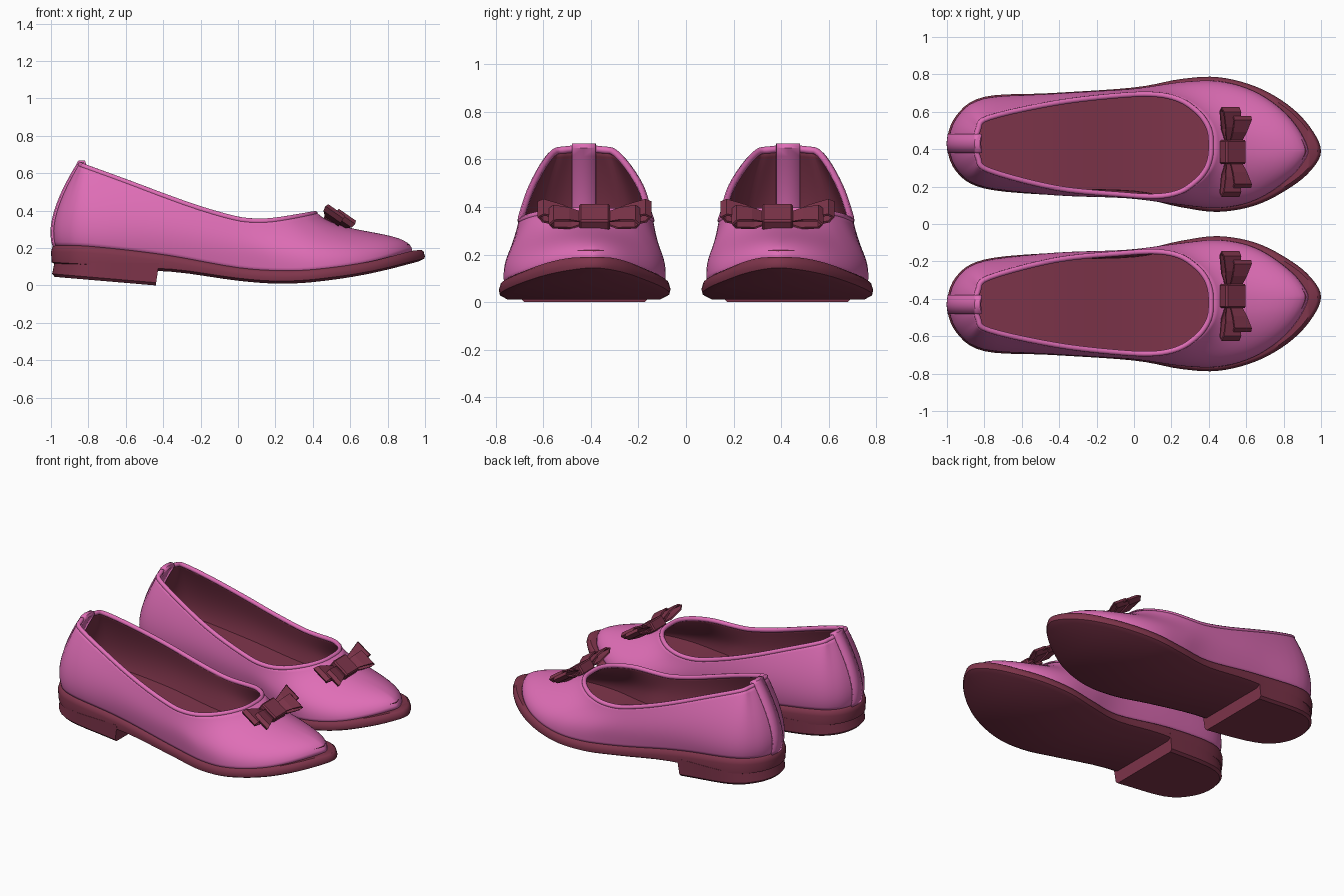
import bpy
import bmesh
from mathutils import Vector

if "Cube" in bpy.data.objects:
    bpy.data.objects.remove(bpy.data.objects["Cube"], do_unlink=True)


def material(name, rgb):
    mat = bpy.data.materials.new(name)
    mat.use_nodes = True
    mat.diffuse_color = (*rgb, 1)
    mat.node_tree.nodes["Principled BSDF"].inputs["Base Color"].default_value = (*rgb, 1)
    return mat


pink = material("pink leather", (0.74, 0.155, 0.47))
maroon = material("maroon leather", (0.21, 0.035, 0.07))


# ---- helpers ----
def height(keys, x):
    """Smooth curve through (x, z) keys."""
    x = min(max(x, keys[0][0]), keys[-1][0])

    def slope(i):
        a, b = keys[max(i - 1, 0)], keys[min(i + 1, len(keys) - 1)]
        return (b[1] - a[1]) / (b[0] - a[0])

    for i in range(len(keys) - 1):
        (xa, za), (xb, zb) = keys[i], keys[i + 1]
        if x <= xb:
            d = xb - xa
            t = (x - xa) / d
            s = t * t * (3 - 2 * t)
            return (za + (zb - za) * s + d * t * (1 - t) ** 2 * slope(i)
                    - d * t * t * (1 - t) * slope(i + 1))


def closed_curve(xs, outer, inner, steps=5):
    """Closed spline: heel, along the outer side to the toe, back along the inner side."""
    pts = [Vector(p) for p in zip(xs, outer)]
    pts += [Vector(p) for p in list(zip(xs, inner))[-2:0:-1]]
    n, ring = len(pts), []
    for i in range(n):
        a, b, c, d = (pts[(i + k) % n] for k in (-1, 0, 1, 2))
        for s in range(steps):
            t = s / steps
            ring.append(b + 0.5 * t * (c - a + t * (2 * a - 5 * b + 4 * c - d
                                                   + t * (3 * b - a - 3 * c + d))))
    return ring


def outward(ring):
    n = len(ring)
    dirs = [ring[(i + 1) % n] - ring[i - 1] for i in range(n)]
    return [Vector((-d.y, d.x)).normalized() for d in dirs]


def loft(rings, closed=True):
    """Skin rings from bottom to top; optional caps bridge the two sides."""
    bm = bmesh.new()
    rows = [[bm.verts.new(p) for p in r] for r in rings]
    n = len(rows[0])
    for a, b in zip(rows, rows[1:]):
        for i in range(n):
            j = (i + 1) % n
            bm.faces.new((a[i], b[i], b[j], a[j]))
    if closed:
        for row in (rows[0], rows[-1]):
            for i in range(n // 2):
                quad = [row[i], row[i + 1], row[n - i - 1], row[-i]]
                quad = list(dict.fromkeys(quad))
                bm.faces.new(quad if row is rows[0] else quad[::-1])
    return bm


def mirror(obj):
    mod = obj.modifiers.new("pair", "MIRROR")
    mod.use_axis = (False, True, False)
    mod.use_mirror_merge = False


def part(name, bm, mats, smooth=True, thickness=0, offset=-1):
    me = bpy.data.meshes.new(name)
    bm.to_mesh(me)
    bm.free()
    for m in mats:
        me.materials.append(m)
    if smooth:
        me.shade_smooth()
        me.set_sharp_from_angle(angle=0.7)
    obj = bpy.data.objects.new(name, me)
    bpy.context.collection.objects.link(obj)
    if thickness:
        mod = obj.modifiers.new("thickness", "SOLIDIFY")
        mod.thickness = thickness
        mod.offset = offset
        mod.material_offset = len(mats) - 1
    mirror(obj)
    return obj


# ---- outlines and heights ----
outline = closed_curve(
    (-1, -.95, -.8, -.44, 0, .25, .45, .65, .82, .94, 1),
    (.43, .58, .68, .7, .73, .775, .785, .735, .64, .52, .39),
    (.43, .28, .19, .155, .14, .09, .065, .1, .185, .28, .39))
opening = closed_curve(
    (-.85, -.84, -.78, -.42, -.08, .12, .25, .34, .39, .415, .42),
    (.43, .51, .575, .655, .695, .7, .67, .61, .55, .49, .42),
    (.43, .35, .28, .185, .15, .14, .165, .225, .285, .35, .42))
normals = outward(outline)
sole_top = ((-1, .215), (-.8, .21), (-.4, .165), (0, .095), (.2, .08), (.4, .085),
            (.7, .125), (.95, .185), (1, .19))
sole_bottom = ((-1, .11), (-.44, .078), (-.3, .068), (0, .025), (.2, .01),
               (.4, .018), (.7, .06), (1, .13))
rim_top = ((-.85, .65), (-.6, .56), (-.4, .485), (-.2, .415), (0, .36), (.1, .35),
           (.2, .355), (.42, .39))


def sole_ring(inset, keys, dz):
    out = []
    for p, n in zip(outline, normals):
        d = inset(p.x) if callable(inset) else inset
        q = p - n * d
        out.append(Vector((q.x, q.y, height(keys, p.x) + dz)))
    return out


def upper_inset(x):
    return .022 + .045 * max(0, (x - .5) * 2) ** 2


# ---- sole, heel and insole ----
part("sole", loft([sole_ring(.03, sole_bottom, 0), sole_ring(.004, sole_bottom, .014),
                   sole_ring(0, sole_top, -.035), sole_ring(.008, sole_top, -.008),
                   sole_ring(.02, sole_top, 0)]), [maroon])

bm = bmesh.new()
rows = []
for inset, level in ((.02, 0), (.004, .015), (0, .12)):
    row = []
    for i in range(-15, 16):
        p = outline[i] - normals[i] * inset
        z = .12 if level > .1 else level - .085 * (p.x + .44)
        row.append(bm.verts.new((p.x + level * .15, p.y, z)))
    rows.append(row)
for a, b in zip(rows, rows[1:]):
    for i in range(-1, 30):
        bm.faces.new((a[i], b[i], b[i + 1], a[i + 1]))
bm.faces.new(rows[0])
bm.faces.new(rows[-1][::-1])
part("heel", bm, [maroon])

part("insole", loft([sole_ring(lambda x: upper_inset(x) + .012, sole_top, 0),
                     sole_ring(lambda x: upper_inset(x) + .014, sole_top, .03)]), [maroon])


# ---- upper with dark lining ----
def wall(i, t):
    base, n, top = outline[i], normals[i], opening[i]
    bulge = n * (.024 * (1 - base.x))
    b = base - n * upper_inset(base.x)
    p1 = b + bulge
    p2 = top + (b - top) * .25 + bulge
    zb, zt = height(sole_top, base.x) - .01, height(rim_top, top.x)
    w = ((1 - t) ** 3, 3 * t * (1 - t) ** 2, 3 * t * t * (1 - t), t ** 3)
    xy = b * w[0] + p1 * w[1] + p2 * w[2] + top * w[3]
    z = zb * w[0] + (zb + .125) * w[1] + (zt - .13) * w[2] + zt * w[3]
    return Vector((xy.x, xy.y, z))


count = len(outline)
rings = [[wall(i, s / 14) for i in range(count)] for s in range(15)]
part("upper", loft(rings, closed=False), [pink, maroon], thickness=.018)

# ---- rolled binding round the opening ----
curve = bpy.data.curves.new("opening_binding", "CURVE")
curve.dimensions = "3D"
curve.bevel_depth = .015
curve.bevel_resolution = 2
spline = curve.splines.new("POLY")
spline.points.add(count - 1)
for point, p, n in zip(spline.points, rings[-1], outward(opening)):
    point.co = (p.x - n.x * .008, p.y - n.y * .008, p.z - .006, 1)
spline.use_cyclic_u = True
curve.materials.append(pink)
binding = bpy.data.objects.new("opening_binding", curve)
bpy.context.collection.objects.link(binding)
mirror(binding)

# ---- back strap folded over the heel rim ----
back = [wall(0, s / 12) for s in range(13)]
path = [p + Vector((-.006, 0, 0)) for p in back]
path += [back[-1] + Vector((dx, 0, .013)) for dx in (0, .022)]
path += [p + Vector((.026, 0, 0)) for p in back[:2:-1]]
bm = bmesh.new()
cols = [[bm.verts.new((p.x + abs(dy) * .12, .43 + dy, p.z)) for p in path]
        for dy in (-.05, 0, .05)]
for a, b in zip(cols, cols[1:]):
    for i in range(len(path) - 1):
        bm.faces.new((a[i], a[i + 1], b[i + 1], b[i]))
part("back_strap", bm, [pink], thickness=.012, offset=0)

# ---- bow on the vamp ----
centre = Vector((.517, .385, .335))
along, across, lift = Vector((0, 1, 0)), Vector((.82, 0, -.57)), Vector((.57, 0, .82))
loop = ((.03, .012), (.13, .048), (.21, .062), (.235, .045), (.215, .018), (.12, -.004))


def place(u, v, w):
    return centre + along * u + across * v + lift * w


def bow_loops(name, scale, shift, raise_by):
    bm = bmesh.new()
    for side in (-1, 1):
        edges = []
        for edge in (-1, 1):
            edges.append([bm.verts.new(place(side * u * scale,
                                             shift * u * 5 + edge * (.028 + .13 * u),
                                             w + raise_by)) for u, w in loop])
        a, b = edges
        for i in range(-1, len(loop) - 1):
            bm.faces.new((a[i], a[i + 1], b[i + 1], b[i]))
    bmesh.ops.recalc_face_normals(bm, faces=bm.faces)
    part(name, bm, [maroon], smooth=False, thickness=.01)


bow_loops("bow_long_loops", 1.02, -.028, 0)
bow_loops("bow_short_loops", .82, .03, .012)

bm = bmesh.new()
bmesh.ops.create_cube(bm, size=1)
for v in bm.verts:
    v.co = place(v.co.x * .13, v.co.y * .13, .02 + v.co.z * .07)
bmesh.ops.recalc_face_normals(bm, faces=bm.faces)
bmesh.ops.bevel(bm, geom=bm.edges[:], offset=.008, segments=1, affect="EDGES")
part("bow_knot", bm, [maroon], smooth=False)
